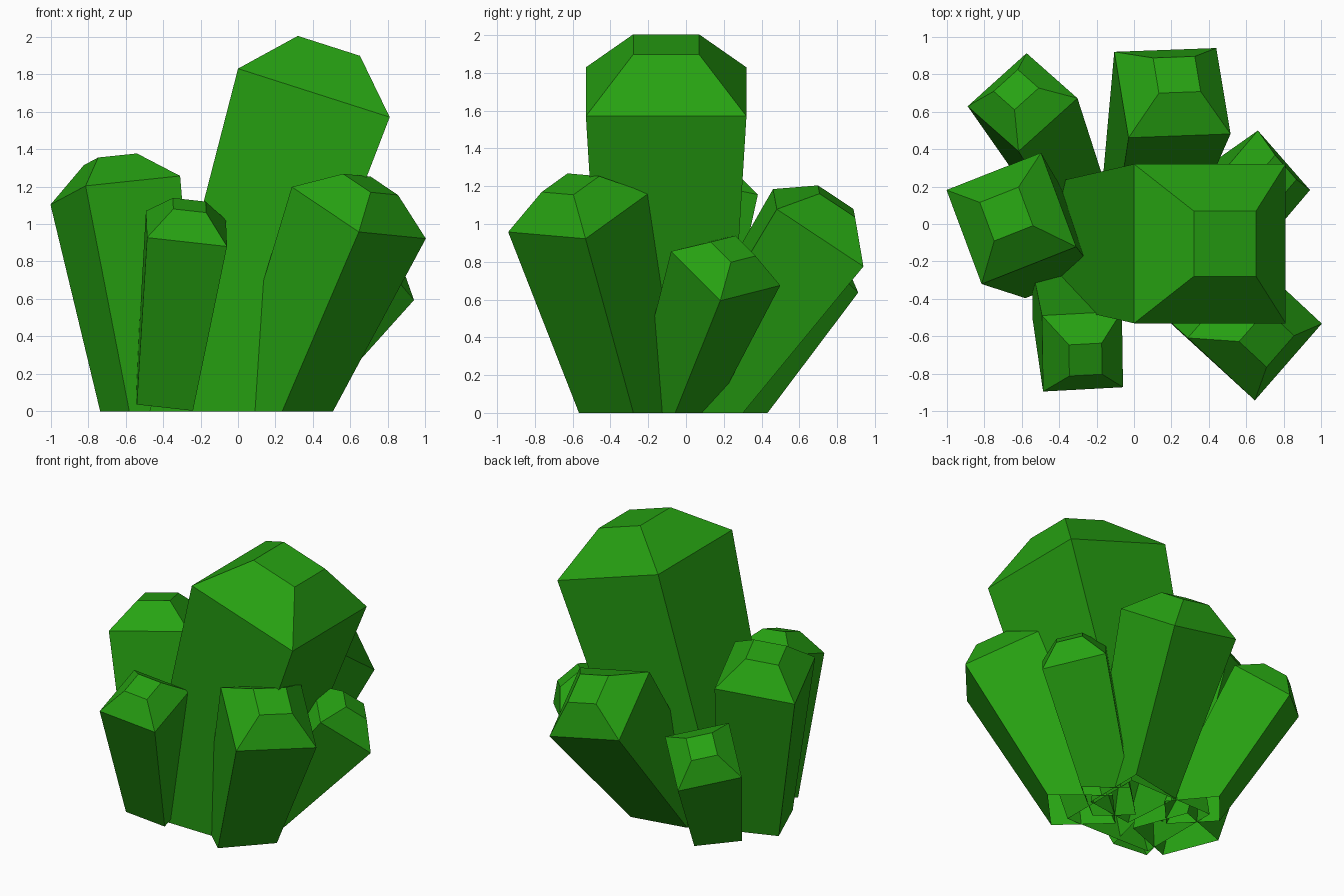
import bpy, bmesh
from math import radians
from mathutils import Vector, Matrix

if "Cube" in bpy.data.objects:
    bpy.data.objects.remove(bpy.data.objects["Cube"])

green = bpy.data.materials.new("crystal_green")
green.diffuse_color = (0.02, 0.36, 0.006, 1)
green.use_nodes = True
green.node_tree.nodes["Principled BSDF"].inputs["Base Color"].default_value = green.diffuse_color


def crystal(name, shoulder, lean, size, spin, foot, foot_z=-0.25):
    """Square crystal: narrow open foot, wide shoulder, bevelled cap; trimmed at the ground.
    lean = x and y drift per unit of height, foot = relative width at z = 0."""
    centre = Vector(shoulder)
    slope = Vector((lean[0], lean[1], 1))
    axis = slope.normalized()
    turn = Vector((0, 0, 1)).rotation_difference(axis).to_matrix() @ Matrix.Rotation(radians(spin), 3, 'Z')
    foot_scale = foot + (1 - foot) * foot_z / centre.z
    levels = [(centre + slope * (foot_z - centre.z), foot_scale),
              (centre, 1),
              (centre + axis * size * 0.31, 0.41)]
    bm = bmesh.new()
    rings = []
    for c, s in levels:
        h = size * s / 2
        rings.append([bm.verts.new(c + turn @ Vector((x * h, y * h, 0)))
                      for x, y in ((-1, -1), (1, -1), (1, 1), (-1, 1))])
    for low, high in zip(rings, rings[1:]):
        for i in range(4):
            j = (i + 1) % 4
            bm.faces.new((low[i], low[j], high[j], high[i]))
    bm.faces.new(rings[-1])
    # trim flat at the ground, leaving the foot open
    bmesh.ops.bisect_plane(bm, geom=bm.verts[:] + bm.edges[:] + bm.faces[:],
                           plane_co=(0, 0, 0), plane_no=(0, 0, 1), clear_inner=True)
    mesh = bpy.data.meshes.new(name)
    bm.to_mesh(mesh)
    bm.free()
    mesh.materials.append(green)
    bpy.context.collection.objects.link(bpy.data.objects.new(name, mesh))


# tall central crystal
crystal("main_crystal", (0.405, -0.105, 1.70), (0.32, 0), 0.85, 0, 0.76)
# medium crystals
crystal("left_crystal", (-0.655, 0.03, 1.18), (-0.16, 0.14), 0.545, 21, 0.74)
crystal("front_right_crystal", (0.645, -0.57, 1.06), (0.415, -0.275), 0.545, 48, 0.70)
crystal("back_crystal", (0.205, 0.70, 0.98), (0.17, 0.69), 0.555, 5.5, 0.68)
# small crystals
crystal("front_left_crystal", (-0.275, -0.68, 0.975), (0.13, -0.35), 0.43, 2, 0.68, 0.07)
crystal("back_left_crystal", (-0.595, 0.65, 0.79), (-0.31, 0.61), 0.43, 45, 0.70)
crystal("right_crystal", (0.69, 0.21, 0.765), (0.73, 0.385), 0.43, 45, 0.68)
